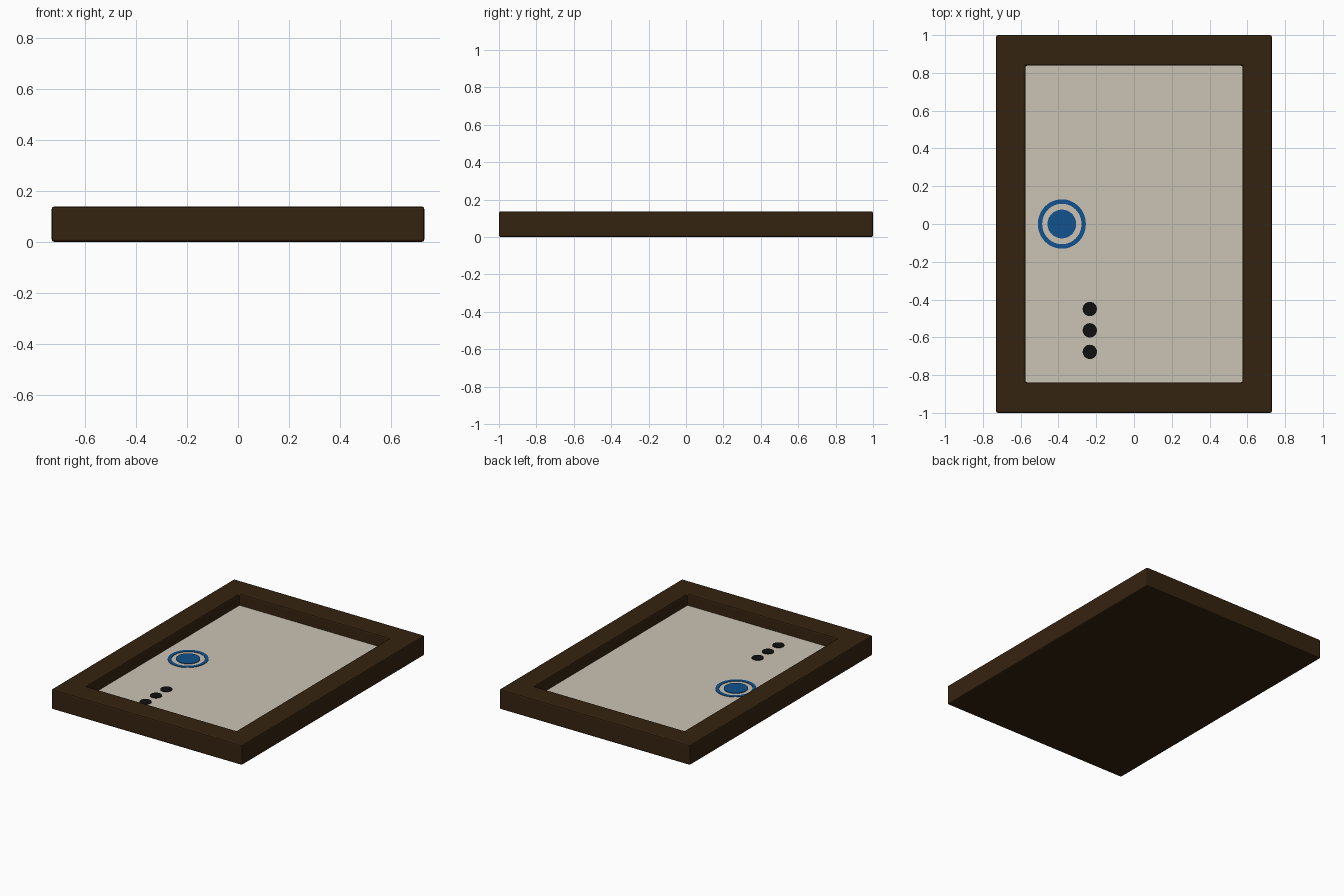
import bpy, bmesh, math

if "Cube" in bpy.data.objects:
    bpy.data.objects.remove(bpy.data.objects["Cube"])

W, D, H = 0.73, 1.0, 0.138      # half width, half depth, height of frame
IW, ID = 0.575, 0.838           # half size of the opening
FLOOR = 0.058                   # height of the panel surface


def material(name, rgb):
    m = bpy.data.materials.new(name)
    m.diffuse_color = (*rgb, 1)
    m.use_nodes = True
    m.node_tree.nodes["Principled BSDF"].inputs["Base Color"].default_value = m.diffuse_color
    return m


BROWN = material("dark brown wood", (0.036, 0.017, 0.005))
CREAM = material("warm cream", (0.60, 0.54, 0.46))
BLUE = material("deep blue", (0.006, 0.085, 0.27))
BLACK = material("soft black", (0.005, 0.005, 0.005))


def finish(name, bm, mat):
    bmesh.ops.recalc_face_normals(bm, faces=bm.faces)
    me = bpy.data.meshes.new(name)
    bm.to_mesh(me)
    bm.free()
    me.materials.append(mat)
    ob = bpy.data.objects.new(name, me)
    bpy.context.collection.objects.link(ob)
    return ob


def box(bm, hx, hy, z0, z1):
    r = bmesh.ops.create_cube(bm, size=1)
    for v in r["verts"]:
        v.co = (v.co.x * 2 * hx, v.co.y * 2 * hy, z0 if v.co.z < 0 else z1)


def disc(name, x, y, r, mat, z1, sides=48):
    bm = bmesh.new()
    bmesh.ops.create_cone(bm, cap_ends=True, segments=sides, radius1=r, radius2=r, depth=1)
    for v in bm.verts:
        v.co = (v.co.x + x, v.co.y + y, FLOOR - 0.002 if v.co.z < 0 else z1)
    return finish(name, bm, mat)


# frame: solid tray with a recessed top and softened edges
bm = bmesh.new()
box(bm, W, D, 0, H)
top = max(bm.faces, key=lambda f: f.calc_center_median().z)
bmesh.ops.inset_individual(bm, faces=[top], thickness=0.15)
for v in top.verts:
    v.co.x = math.copysign(IW, v.co.x)
    v.co.y = math.copysign(ID, v.co.y)
floor = bmesh.ops.extrude_discrete_faces(bm, faces=[top])["faces"][0]
rim = [v for v in bm.verts if v not in floor.verts and abs(v.co.x) < W - 0.01]
for v in floor.verts:
    v.co.z = FLOOR - 0.02
bmesh.ops.remove_doubles(bm, verts=bm.verts, dist=1e-5)
frame = finish("frame", bm, BROWN)
bev = frame.modifiers.new("soft edges", "BEVEL")
bev.width = 0.009
bev.segments = 2
bev.limit_method = "ANGLE"

# cream panel lying in the recess
bm = bmesh.new()
box(bm, IW + 0.002, ID + 0.002, FLOOR - 0.025, FLOOR)
finish("panel", bm, CREAM)

# blue dial and the ring around it
disc("dial", -0.382, 0, 0.076, BLUE, FLOOR + 0.004)
bm = bmesh.new()
N, RING = 64, ((0.104, -0.002), (0.104, 0.003), (0.127, 0.003), (0.127, -0.002))
loops = []
for i in range(N):
    a = 2 * math.pi * i / N
    loops.append([bm.verts.new((-0.382 + r * math.cos(a), 1.03 * r * math.sin(a), FLOOR + z))
                  for r, z in RING])
for i in range(N):
    p, q = loops[i], loops[(i + 1) % N]
    for k in range(4):
        n = (k + 1) % 4
        bm.faces.new((p[k], q[k], q[n], p[n]))
finish("dial_ring", bm, BLUE)

# row of black dots
for i, y in enumerate((-0.45, -0.563, -0.677)):
    disc(f"dot_{i + 1}", -0.234, y, 0.038, BLACK, FLOOR + 0.004, 24)
